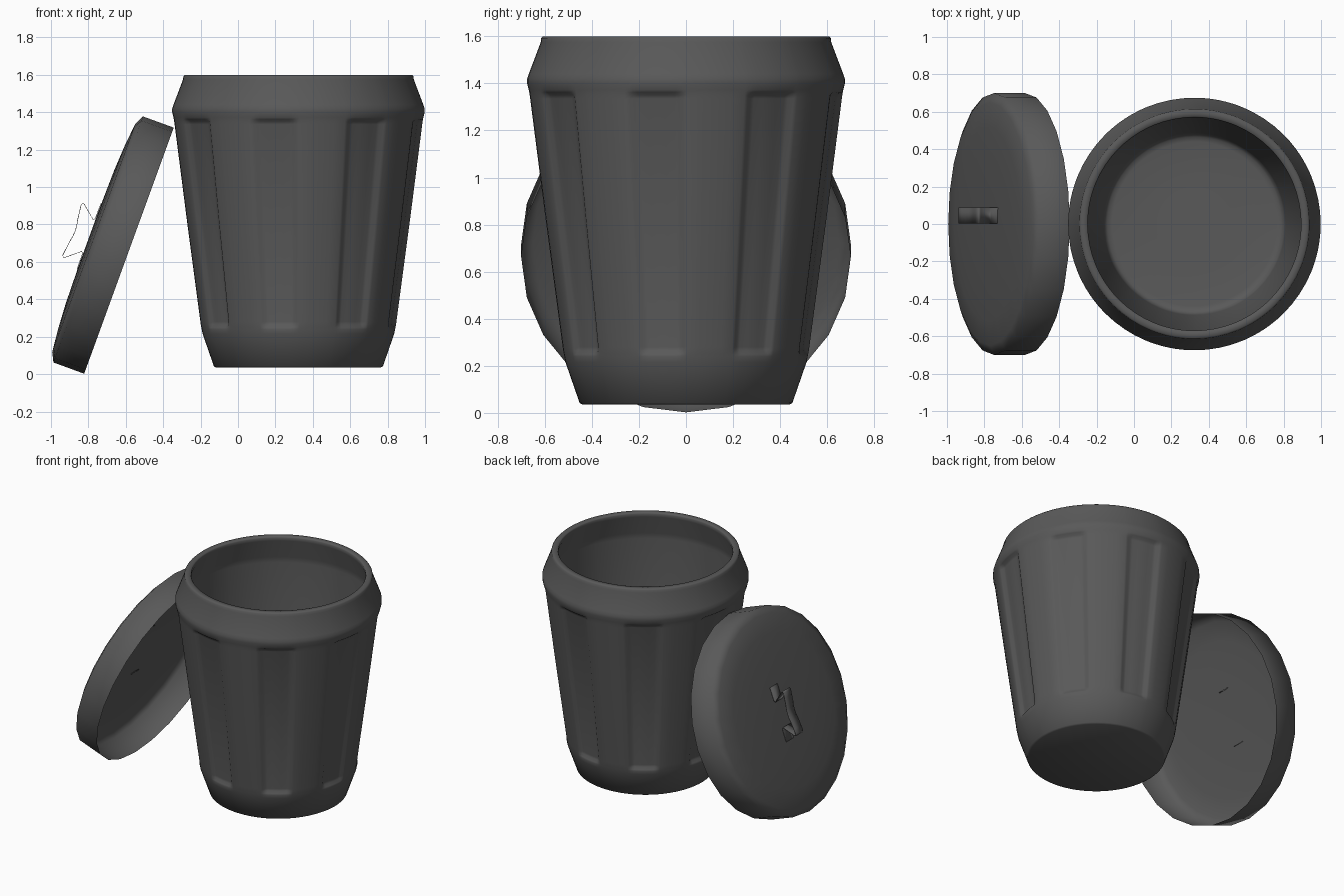
import bpy, bmesh, math
from mathutils import Matrix, Vector

if "Cube" in bpy.data.objects:
    bpy.data.objects.remove(bpy.data.objects["Cube"])

# Dark grey plastic for every part
dark = bpy.data.materials.new("dark_grey")
dark.diffuse_color = (0.1, 0.1, 0.1, 1)
dark.use_nodes = True
dark.node_tree.nodes["Principled BSDF"].inputs["Base Color"].default_value = dark.diffuse_color


def finish(name, bm, angle):
    bmesh.ops.recalc_face_normals(bm, faces=bm.faces[:])
    mesh = bpy.data.meshes.new(name)
    bm.to_mesh(mesh)
    bm.free()
    mesh.materials.append(dark)
    ob = bpy.data.objects.new(name, mesh)
    bpy.context.collection.objects.link(ob)
    bpy.ops.object.select_all(action='DESELECT')
    ob.select_set(True)
    bpy.context.view_layer.objects.active = ob
    bpy.ops.object.shade_smooth_by_angle(angle=math.radians(angle))
    return ob


def lathe(rings, cap_start, cap_end):
    """Bridge closed rings of points into a surface."""
    bm = bmesh.new()
    loops = [[bm.verts.new(p) for p in ring] for ring in rings]
    n = len(loops[0])
    for a, b in zip(loops, loops[1:]):
        for i in range(n):
            j = (i + 1) % n
            bm.faces.new((a[i], a[j], b[j], b[i]))
    if cap_start:
        bm.faces.new(loops[0][::-1])
    if cap_end:
        bm.faces.new(loops[-1])
    return bm


# Bin: tapered body with eight softly recessed panels, open top, hollow inside
DEPTH = 0.022
sector = [(-23, 0), (-21.6, 0.2), (-19.8, 0.85), (-18.2, 1), (-14.5, 1),
          (-11.25, 1), (-8, 1), (-4.3, 1), (-2.7, 0.85), (-0.9, 0.2),
          (0.5, 0), (5.6, 0), (11.25, 0), (16.9, 0)]
columns = [(math.radians(a + 45 * k), f) for k in range(8) for a, f in sector]
profile = [  # radius, height, panel recess
    (0.44, 0.035, 0), (0.452, 0.042, 0), (0.512, 0.215, 0), (0.517, 0.24, 0),
    (0.519, 0.25, 0.2), (0.522, 0.265, 0.85), (0.524, 0.28, 1),
    (0.596, 0.82, 1), (0.662, 1.335, 1), (0.664, 1.35, 0.85),
    (0.666, 1.362, 0.2), (0.668, 1.372, 0), (0.675, 1.40, 0),
    (0.675, 1.42, 0), (0.668, 1.44, 0), (0.617, 1.575, 0),
    (0.615, 1.592, 0), (0.607, 1.60, 0), (0.575, 1.60, 0), (0.57, 1.592, 0),
    (0.572, 1.57, 0), (0.622, 1.43, 0), (0.625, 1.39, 0), (0.487, 0.27, 0),
    (0.48, 0.24, 0), (0.465, 0.225, 0), (0.44, 0.22, 0), (0.2, 0.22, 0)]
rings = [[(math.cos(a) * (r - DEPTH * f * recess),
           math.sin(a) * (r - DEPTH * f * recess), z) for a, f in columns]
         for r, z, recess in profile]
bin_body = finish("bin_body", lathe(rings, True, True), 60)
bin_body.location = (0.323, 0, 0)

# Frame of the leaning lid: local x runs up the lid, local z points outward
t = math.radians(20)
up = Vector((math.sin(t), 0, math.cos(t)))
out = Vector((-math.cos(t), 0, math.sin(t)))
side = out.cross(up)
lean = Matrix((up, side, out)).transposed().to_4x4()
lean.translation = (-0.583, 0, 0.66)

# Lid: thin shallow dome, open underneath
lid_profile = [(0.70, 0), (0.70, 0.175), (0.65, 0.20), (0.52, 0.213),
               (0.38, 0.221), (0.15, 0.225)]
rings = [[(r * math.cos(i * math.tau / 24), r * math.sin(i * math.tau / 24), z)
          for i in range(24)] for r, z in lid_profile]
lid = finish("lid", lathe(rings, False, True), 80)
lid.matrix_world = lean

# Handle: bent strip with flared legs, on feet that lie flat on the lid
half = [(0.19, 0.219), (0.188, 0.227), (0.10, 0.228), (0.09, 0.236),
        (0.15, 0.308), (0.155, 0.318), (0.143, 0.324), (0.11, 0.32),
        (0.06, 0.314), (0.03, 0.308)]
path = half + [(0, 0.306)] + [(-u, h) for u, h in reversed(half)]
s = side.y  # keeps the strip on the +y side in world space
bm = bmesh.new()
pairs = [(bm.verts.new((u, 0.003 * s, h)), bm.verts.new((u, 0.087 * s, h)))
         for u, h in path]
for a, b in zip(pairs, pairs[1:]):
    bm.faces.new((a[0], a[1], b[1], b[0]))
handle = finish("lid_handle", bm, 40)
handle.matrix_world = lean
thick = handle.modifiers.new("thickness", 'SOLIDIFY')
thick.thickness = 0.003
thick.offset = 0
